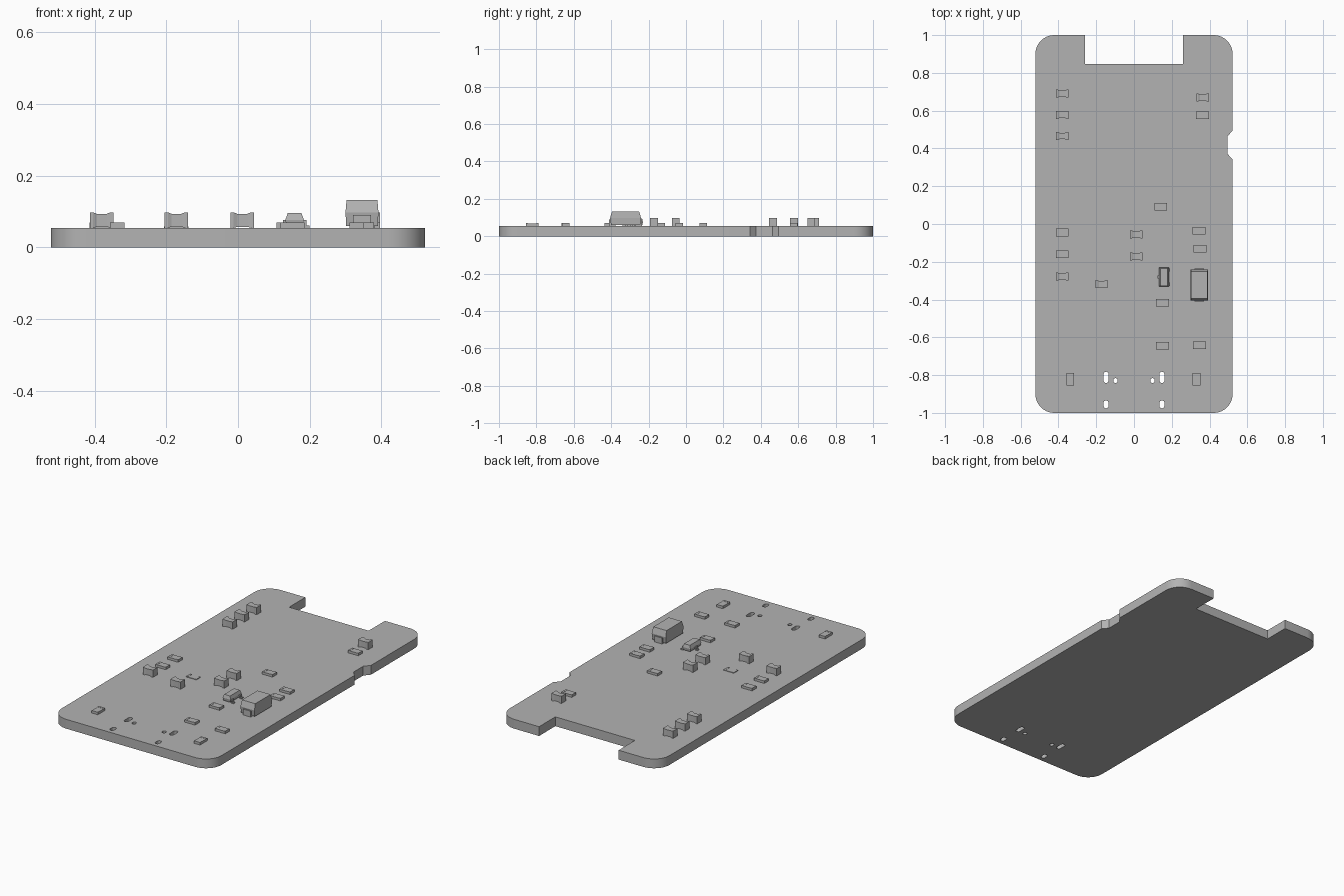
import bpy, bmesh, math

cube = bpy.data.objects.get("Cube")
if cube:
    bpy.data.objects.remove(cube, do_unlink=True)

TOP = 0.055          # upper face of the board
HALF_W = 0.522

grey = bpy.data.materials.new("plain grey")
grey.use_nodes = True
colour = (0.45, 0.45, 0.45, 1)
grey.diffuse_color = colour
grey.node_tree.nodes["Principled BSDF"].inputs["Base Color"].default_value = colour


def finish(name, bm):
    bmesh.ops.recalc_face_normals(bm, faces=bm.faces)
    mesh = bpy.data.meshes.new(name)
    bm.to_mesh(mesh)
    bm.free()
    mesh.materials.append(grey)
    obj = bpy.data.objects.new(name, mesh)
    bpy.context.collection.objects.link(obj)
    return obj


def loft(bm, sections):
    """Join rectangular loops, each given as four points, and cap both ends."""
    rings = [[bm.verts.new(p) for p in s] for s in sections]
    for a, b in zip(rings, rings[1:]):
        for i in range(4):
            j = (i + 1) % 4
            bm.faces.new((a[i], a[j], b[j], b[i]))
    bm.faces.new(rings[0])
    bm.faces.new(rings[-1])


def layer(x, y, z, w, d):
    """Horizontal rectangle centred on x, y."""
    return [(x + sx * w / 2, y + sy * d / 2, z)
            for sx, sy in ((-1, -1), (1, -1), (1, 1), (-1, 1))]


def box(bm, x, y, w, d, z0, z1):
    loft(bm, [layer(x, y, z0, w, d), layer(x, y, z1, w, d)])


def arc(cx, cy, r, start, end, steps=10):
    angles = [math.radians(start + (end - start) * i / steps) for i in range(steps + 1)]
    return [(cx + r * math.cos(a), cy + r * math.sin(a)) for a in angles]


def slot(x, y, w, length):
    k = (length - w) / 2
    return arc(x, y + k, w / 2, 0, 180) + arc(x, y - k, w / 2, 180, 360)


# Board: rounded outline with an end cut-out, a side notch and drilled slots
R = 0.1
cx = HALF_W - R
outline = (arc(-cx, -1 + R, R, 180, 270) + arc(cx, -1 + R, R, 270, 360)
           + [(HALF_W, 0.341), (0.494, 0.373), (0.494, 0.463), (HALF_W, 0.495)]
           + arc(cx, 1 - R, R, 0, 90)
           + [(0.26, 1), (0.26, 0.848), (-0.26, 0.848), (-0.26, 1)]
           + arc(-cx, 1 - R, R, 90, 180))
loops = [outline]
for side in (-1, 1):
    loops += [slot(side * 0.148, -0.812, 0.026, 0.06),
              slot(side * 0.148, -0.955, 0.026, 0.042),
              slot(side * 0.098, -0.829, 0.022, 0.026)]

curve = bpy.data.curves.new("board_outline", "CURVE")
curve.dimensions = "2D"
curve.fill_mode = "BOTH"
curve.extrude = TOP / 2
for loop in loops:
    spline = curve.splines.new("POLY")
    spline.points.add(len(loop) - 1)
    for point, (x, y) in zip(spline.points, loop):
        point.co = (x, y, 0, 1)
    spline.use_cyclic_u = True
source = bpy.data.objects.new("board_outline", curve)
bpy.context.collection.objects.link(source)
bpy.context.view_layer.update()
flat = source.evaluated_get(bpy.context.evaluated_depsgraph_get())
bm = bmesh.new()
bm.from_mesh(flat.to_mesh())
flat.to_mesh_clear()
bpy.data.objects.remove(source, do_unlink=True)
bmesh.ops.remove_doubles(bm, verts=bm.verts, dist=0.0002)
bmesh.ops.translate(bm, verts=bm.verts, vec=(0, 0, TOP / 2))
board = finish("board", bm)
bpy.ops.object.select_all(action="DESELECT")
board.select_set(True)
bpy.context.view_layer.objects.active = board
bpy.ops.object.shade_smooth_by_angle(angle=math.radians(30))


# Tall capacitors: square ends with a slightly sunken middle
def capacitor(x, y):
    bm = bmesh.new()
    sections = []
    for dx, inset in ((-0.033, 0), (-0.024, 0), (-0.014, 0.004),
                      (0.014, 0.004), (0.024, 0), (0.033, 0)):
        d = 0.021 - inset
        z0, z1 = TOP + inset * 0.6, 0.098 - inset
        sections.append([(x + dx, y - d, z0), (x + dx, y + d, z0),
                         (x + dx, y + d, z1), (x + dx, y - d, z1)])
    loft(bm, sections)
    finish("capacitor", bm)


for x, y in ((-0.38, 0.69), (-0.38, 0.578), (-0.38, 0.466), (0.363, 0.67),
             (-0.38, -0.278), (-0.172, -0.318), (0.012, -0.055), (0.012, -0.172)):
    capacitor(x, y)


# Low resistors: a slim body between two end terminals
def resistor(x, y, turned=False, height=0.015):
    bm = bmesh.new()
    for dx, w, drop in ((-0.028, 0.012, 0), (0, 0.044, 0.001), (0.028, 0.012, 0)):
        px, py, size = (x, y + dx, (0.04, w)) if turned else (x + dx, y, (w, 0.04))
        box(bm, px, py, *size, TOP, TOP + height - drop)
    finish("resistor", bm)


for x, y in ((0.363, 0.576), (0.142, 0.091), (0.345, -0.036), (0.349, -0.132),
             (-0.38, -0.045), (-0.38, -0.16), (0.151, -0.416), (0.151, -0.645),
             (0.346, -0.642)):
    resistor(x, y)
for x in (-0.337, 0.331):
    resistor(x, -0.822, turned=True)
resistor(-0.172, -0.172, height=0.004)

# Small transistor: bevelled body with three bent legs
bm = bmesh.new()
tx, ty = 0.158, -0.281
loft(bm, [layer(tx, ty, 0.06, 0.044, 0.096), layer(tx, ty, 0.077, 0.052, 0.102),
          layer(tx, ty, 0.096, 0.038, 0.092)])
finish("transistor_body", bm)
bm = bmesh.new()
for side, dy in ((-1, 0), (1, 0.038), (1, -0.038)):
    box(bm, tx + side * 0.026, ty + dy, 0.01, 0.016, 0.07, 0.077)
    box(bm, tx + side * 0.03, ty + dy, 0.006, 0.016, TOP, 0.077)
    box(bm, tx + side * 0.035, ty + dy, 0.012, 0.016, TOP, 0.061)
finish("transistor_legs", bm)

# Large diode: tapered block with a tab wrapping under each end
bm = bmesh.new()
dx, dy = 0.346, -0.323
loft(bm, [layer(dx, dy, 0.06, 0.088, 0.156), layer(dx, dy, 0.098, 0.092, 0.166),
          layer(dx, dy, 0.133, 0.086, 0.144)])
finish("diode_body", bm)
bm = bmesh.new()
for end in (-1, 1):
    box(bm, dx, dy + end * 0.082, 0.05, 0.012, TOP, 0.09)
    box(bm, dx, dy + end * 0.068, 0.05, 0.03, TOP, 0.062)
finish("diode_tabs", bm)
